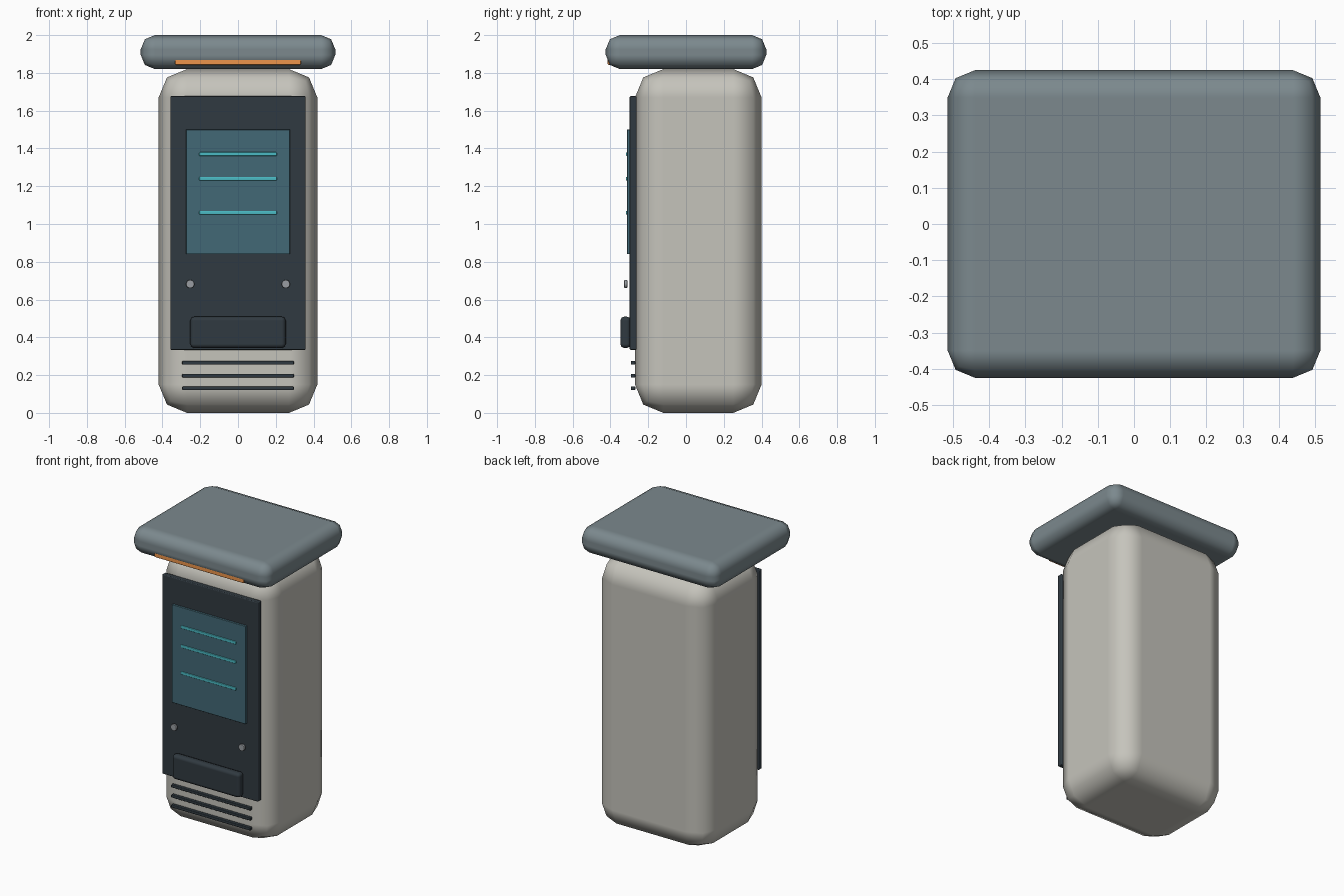
import bpy
import math

cube = bpy.data.objects.get("Cube")
if cube:
    bpy.data.objects.remove(cube, do_unlink=True)


def material(name, rgb, roughness=0.5):
    mat = bpy.data.materials.new(name)
    mat.use_nodes = True
    color = (*rgb, 1)
    mat.diffuse_color = color
    shader = mat.node_tree.nodes["Principled BSDF"]
    shader.inputs["Base Color"].default_value = color
    shader.inputs["Roughness"].default_value = roughness
    return mat


shell = material("warm_grey_shell", (0.56, 0.55, 0.50))
slate = material("slate_roof", (0.20, 0.25, 0.27))
dark = material("dark_panel", (0.03, 0.042, 0.052))
glass = material("screen_glass", (0.055, 0.14, 0.18), 0.2)
cyan = material("cyan_glow", (0.07, 0.50, 0.56))
orange = material("orange_light", (0.85, 0.30, 0.07))
steel = material("steel", (0.32, 0.34, 0.36), 0.3)


def finish(obj, name, mat, bevel):
    obj.name = name
    obj.data.materials.append(mat)
    bpy.ops.object.shade_smooth_by_angle(angle=math.radians(60))
    mod = obj.modifiers.new("Rounded edges", "BEVEL")
    mod.width = bevel
    mod.segments = 2
    mod.limit_method = "ANGLE"
    mod.harden_normals = True
    return obj


def box(name, x, y, z, mat, bevel):
    """Rounded box from (min, max) ranges on each axis."""
    ranges = (x, y, z)
    bpy.ops.mesh.primitive_cube_add(size=1, location=[(a + b) / 2 for a, b in ranges])
    obj = bpy.context.object
    obj.scale = [b - a for a, b in ranges]
    bpy.ops.object.transform_apply(location=False, rotation=False, scale=True)
    return finish(obj, name, mat, bevel)


def bar(name, half_width, front, back, z, height, mat):
    """Thin horizontal strip centred on the front."""
    return box(name, (-half_width, half_width), (front, back),
               (z - height / 2, z + height / 2), mat, 0.005)


# Main shell and overhanging roof
box("cabinet_body", (-0.42, 0.42), (-0.27, 0.40), (0, 1.82), shell, 0.15)
box("roof_cap", (-0.515, 0.515), (-0.425, 0.425), (1.82, 2.0), slate, 0.075)
bar("roof_light", 0.333, -0.415, -0.385, 1.858, 0.03, orange)

# Front panel and screen
box("front_panel", (-0.358, 0.358), (-0.298, -0.262), (0.333, 1.677), dark, 0.006)
box("screen", (-0.275, 0.275), (-0.312, -0.29), (0.84, 1.50), glass, 0.003)
for i, z in enumerate((1.37, 1.24, 1.06)):
    bar(f"screen_line_{i + 1}", 0.206, -0.318, -0.308, z, 0.02, cyan)

# Buttons on either side of the panel
for side, sign in (("left", 1), ("right", -1)):
    bpy.ops.mesh.primitive_cylinder_add(
        vertices=20, radius=0.022, depth=0.016,
        location=(sign * 0.253, -0.319, 0.682), rotation=(math.pi / 2, 0, 0))
    finish(bpy.context.object, f"{side}_button", steel, 0.003)

# Dispensing tray and ventilation slots
box("dispensing_tray", (-0.253, 0.253), (-0.348, -0.292), (0.343, 0.51), dark, 0.022)
for i, z in enumerate((0.265, 0.197, 0.13)):
    bar(f"vent_slot_{i + 1}", 0.296, -0.292, -0.268, z, 0.02, dark)
